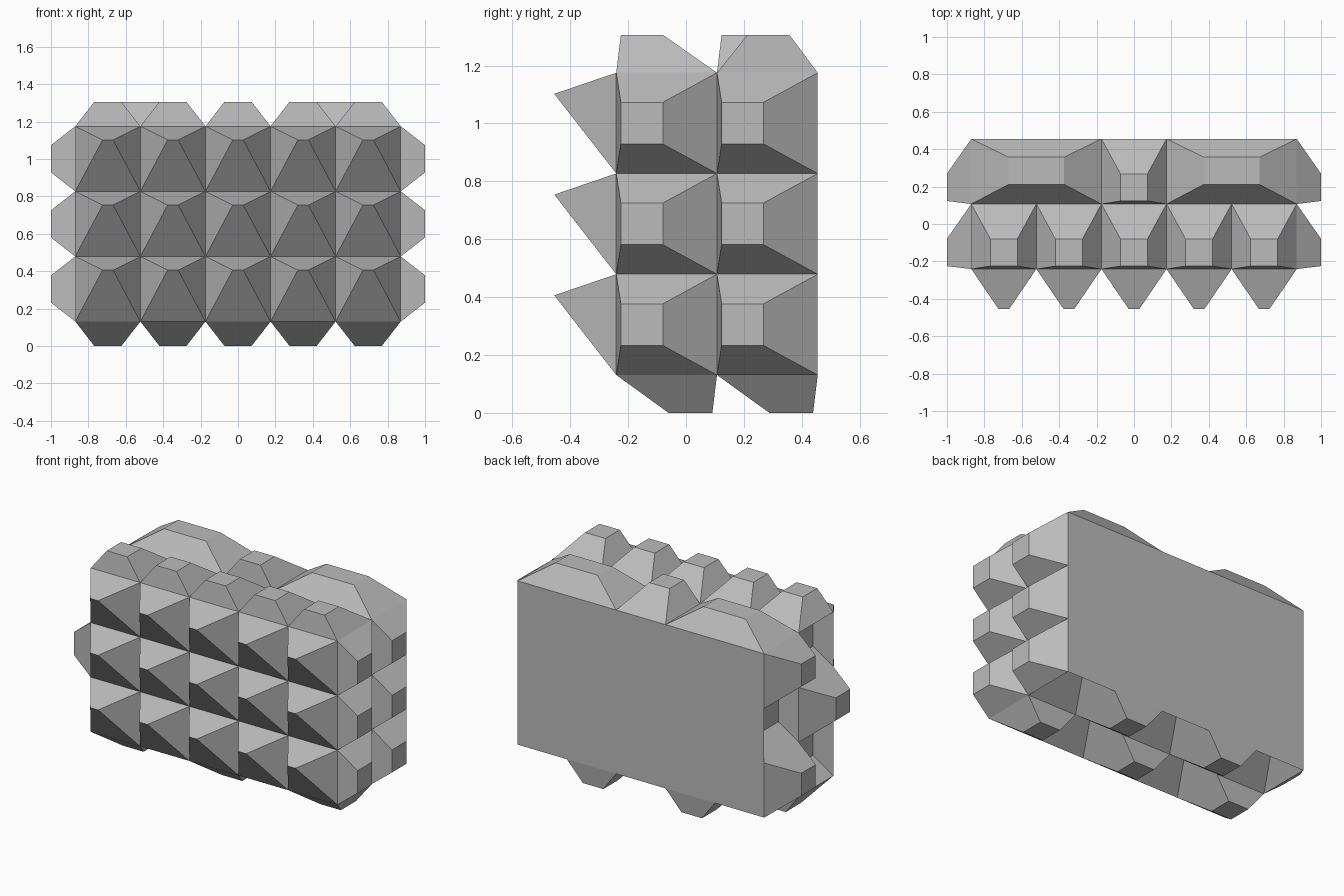
import bpy, bmesh
from mathutils import Vector

cube = bpy.data.objects.get("Cube")
if cube:
    bpy.data.objects.remove(cube, do_unlink=True)

C = 0.348                        # cell size
STUD = 0.131                     # stud height and socket depth
COLS, ROWS, LAYERS = 5, 3, 2
X0, Y1, Z0 = -COLS * C / 2, 0.455, STUD
Y0 = Y1 - LAYERS * C
X1, Z1 = -X0, Z0 + ROWS * C
MID = (0.102, 0.246)             # centred plate span in a cell
NEAR = (0.016, 0.161)            # plate pushed to the low side
FAR = (0.181, 0.332)             # plate pushed to the high side
X, Y, Z = Vector((1, 0, 0)), Vector((0, 1, 0)), Vector((0, 0, 1))

grey = bpy.data.materials.new("plain grey")
grey.use_nodes = True
colour = (0.5, 0.5, 0.5, 1)
grey.diffuse_color = colour
bsdf = next(n for n in grey.node_tree.nodes if n.type == 'BSDF_PRINCIPLED')
bsdf.inputs["Base Color"].default_value = colour


def panel(name, origin, u, v, cells):
    """Panel of frustum cells: (column, row, width, u span, v span, height)."""
    n = u.cross(v)
    bm = bmesh.new()
    for i, j, w, su, sv, h in cells:
        base = Vector(origin) + u * i * C + v * j * C

        def ring(a, b, k):
            pts = ((a[0], b[0]), (a[1], b[0]), (a[1], b[1]), (a[0], b[1]))
            return [bm.verts.new(base + u * p + v * q + n * k) for p, q in pts]

        low = ring((0, w * C), (0, C), 0)
        top = ring(su, sv, h)
        bm.faces.new(top)
        for k in range(4):
            m = (k + 1) % 4
            bm.faces.new((low[k], low[m], top[m], top[k]))
    bmesh.ops.remove_doubles(bm, verts=bm.verts, dist=0.0005)
    mesh = bpy.data.meshes.new(name)
    bm.to_mesh(mesh)
    bm.free()
    mesh.materials.append(grey)
    obj = bpy.data.objects.new(name, mesh)
    bpy.context.collection.objects.link(obj)


def grid(a, b):
    return [(i, j) for i in range(a) for j in range(b)]


# Front: wedge spikes ending in a short ridge
panel("front_spikes", (X0, Y0, Z0), X, Z,
      [(i, j, 1, (0.146, 0.202), (0.275, 0.275), 0.455 + Y0)
       for i, j in grid(COLS, ROWS)])

# Top: a row of studs in front, two wide studs and a small one behind
wide = ((0.2, 0.496), (0.105, 0.25))
panel("top_studs", (X0, Y0, Z1), X, Y,
      [(i, 0, 1, MID, NEAR, STUD) for i in range(COLS)]
      + [(i, 1, 2, *wide, STUD) for i in (0, 3)]
      + [(2, 1, 1, MID, NEAR, STUD)])

# Left side: studs in every cell
panel("left_studs", (X1, Y0, Z0), Y, Z,
      [(i, j, 1, NEAR, MID, STUD) for i, j in grid(LAYERS, ROWS)])

# Right side: studs and sockets in a checker pattern
panel("right_studs_and_sockets", (X0, Y0, Z0), Z, Y,
      [(i, j, 1, MID, NEAR, STUD if (i + j) % 2 else -STUD)
       for i, j in grid(ROWS, LAYERS)])

# Underside: studs and sockets in a checker pattern
panel("bottom_studs_and_sockets", (X0, Y0, Z0), Y, X,
      [(i, j, 1, FAR, MID, -STUD if (i + j) % 2 else STUD)
       for i, j in grid(LAYERS, COLS)])

# Back: one flat plate
bm = bmesh.new()
bm.faces.new([bm.verts.new((x, Y1, z)) for x, z in
              ((X1, Z0), (X0, Z0), (X0, Z1), (X1, Z1))])
mesh = bpy.data.meshes.new("back_plate")
bm.to_mesh(mesh)
bm.free()
mesh.materials.append(grey)
bpy.context.collection.objects.link(bpy.data.objects.new("back_plate", mesh))
